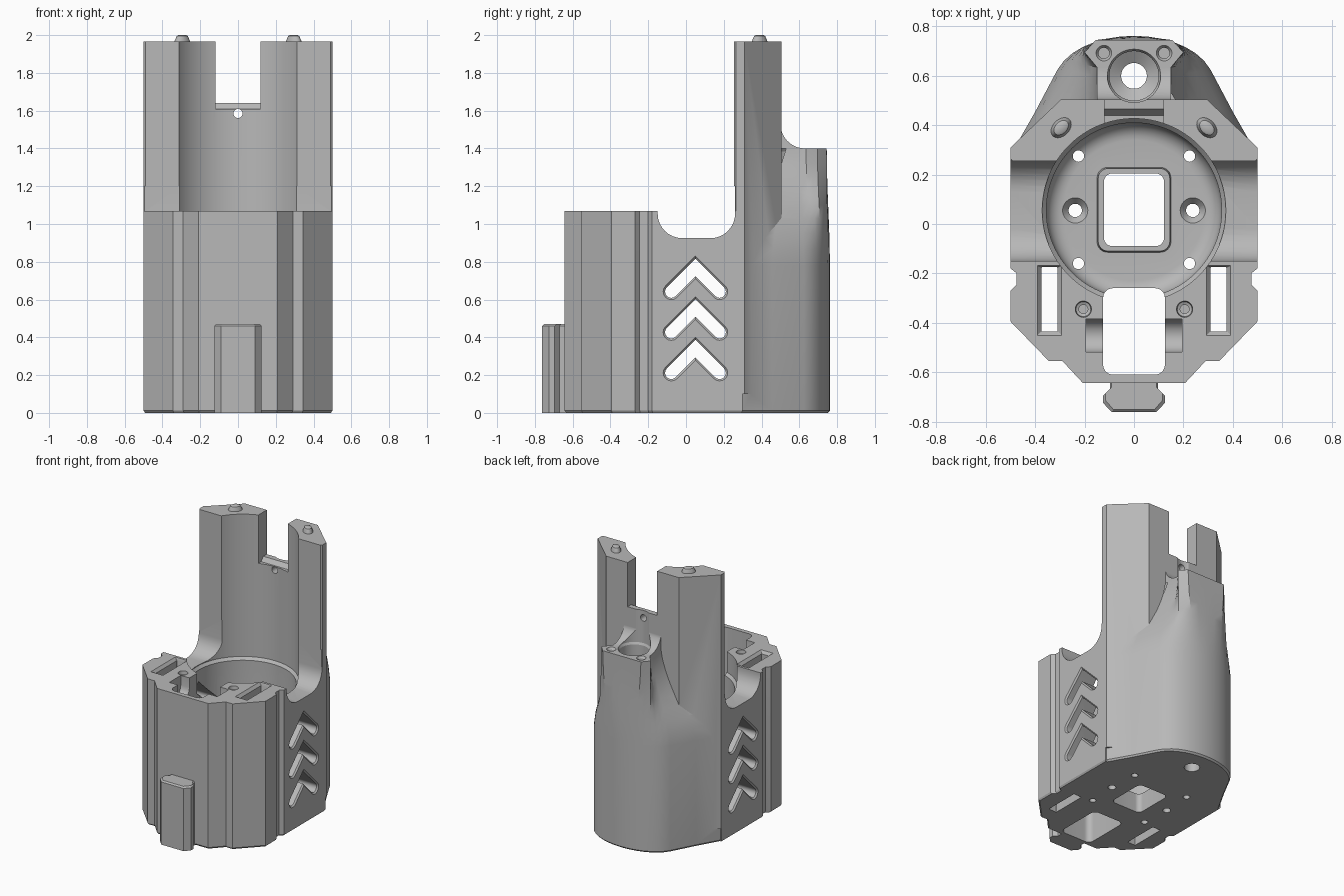
import bpy, bmesh, math
from mathutils import Vector
from mathutils.geometry import interpolate_bezier

if "Cube" in bpy.data.objects:
    bpy.data.objects.remove(bpy.data.objects["Cube"], do_unlink=True)

grey = bpy.data.materials.new("plain grey")
grey.use_nodes = True
colour = (0.48, 0.48, 0.48, 1)
grey.diffuse_color = colour
grey.node_tree.nodes["Principled BSDF"].inputs["Base Color"].default_value = colour


def loft(name, rings):
    """Closed solid through rings with equal point counts."""
    bm = bmesh.new()
    rows = [[bm.verts.new(p) for p in ring] for ring in rings]
    n = len(rows[0])
    for a, b in zip(rows, rows[1:]):
        for i in range(n):
            j = (i + 1) % n
            bm.faces.new((a[i], a[j], b[j], b[i]))
    bm.faces.new(rows[0])
    bm.faces.new(rows[-1])
    bmesh.ops.recalc_face_normals(bm, faces=bm.faces)
    mesh = bpy.data.meshes.new(name)
    bm.to_mesh(mesh)
    bm.free()
    mesh.materials.append(grey)
    obj = bpy.data.objects.new(name, mesh)
    bpy.context.collection.objects.link(obj)
    return obj


def place(points, axis, w):
    if axis == "x":
        return [(w, u, v) for u, v in points]
    if axis == "y":
        return [(u, w, v) for u, v in points]
    return [(u, v, w) for u, v in points]


def prism(name, points, axis, lo, hi):
    return loft(name, [place(points, axis, lo), place(points, axis, hi)])


def circle(cx, cy, r, n=64):
    return [(cx + r * math.cos(math.tau * i / n), cy + r * math.sin(math.tau * i / n))
            for i in range(n)]


def lathe(name, cx, cy, profile, n=64):
    return loft(name, [place(circle(cx, cy, r, n), "z", z) for r, z in profile])


def arc(cx, cy, r, start, end, n=8):
    angles = [math.radians(start + (end - start) * i / n) for i in range(n + 1)]
    return [(cx + r * math.cos(a), cy + r * math.sin(a)) for a in angles]


def round_rect(x0, x1, y0, y1, r):
    return (arc(x1 - r, y1 - r, r, 0, 90) + arc(x0 + r, y1 - r, r, 90, 180)
            + arc(x0 + r, y0 + r, r, 180, 270) + arc(x1 - r, y0 + r, r, 270, 360))


def mirrored(half):
    """Right half outline completed with its mirror image."""
    return half + [(-x, y) for x, y in reversed(half) if abs(x) > 1e-6]


def combine(target, other, operation):
    mod = target.modifiers.new("combine", "BOOLEAN")
    mod.operation, mod.solver, mod.object = operation, "EXACT", other
    bpy.ops.object.select_all(action="DESELECT")
    bpy.context.view_layer.objects.active = target
    target.select_set(True)
    bpy.ops.object.modifier_apply(modifier=mod.name)
    bpy.data.objects.remove(other, do_unlink=True)


def add(other):
    combine(body, other, "UNION")


def cut(other):
    combine(body, other, "DIFFERENCE")


def inset(points, s=0.985):
    return [(x * s, y * s) for x, y in points]


# Front housing with faceted corners and side grooves
front = mirrored([(0.5, 0.3), (0.5, -0.18), (0.475, -0.2), (0.475, -0.245), (0.5, -0.27),
                  (0.5, -0.395), (0.345, -0.555), (0.29, -0.555), (0.208, -0.643)])
body = loft("housing", [place(inset(front), "z", 0), place(front, "z", 0.012),
                        place(front, "z", 1.07)])

# Rounded back that narrows into the channel block
curve = interpolate_bezier(Vector((0.31, 0.625, 0)), Vector((0.26, 0.715, 0)),
                           Vector((0.13, 0.762, 0)), Vector((0, 0.762, 0)), 8)
wide = [(0.5, 0.28), (0.4, 0.455)] + [(p.x, p.y) for p in curve]
narrow = [(0.15, 0.45), (0.15, 0.53), (0.15, 0.6), (0.15, 0.635), (0.175, 0.665),
          (0.2, 0.695), (0.178, 0.72), (0.155, 0.745), (0.08, 0.745), (0, 0.745)]
levels = [(0.012, 0), (0.78, 0), (0.87, 0.08), (0.95, 0.2), (1.03, 0.38), (1.1, 0.55),
          (1.17, 0.71), (1.25, 0.85), (1.32, 0.94), (1.4, 1)]
rings = [place(mirrored(inset(wide)), "z", 0)]
for z, t in levels:
    mix = [(a[0] + (b[0] - a[0]) * t, a[1] + (b[1] - a[1]) * t) for a, b in zip(wide, narrow)]
    rings.append(place(mirrored(mix), "z", z))
add(loft("back_shell", rings))

# Tall tower
tower = mirrored([(0.49, 0.255), (0.5, 0.265), (0.5, 0.31), (0.295, 0.505)])
add(prism("tower", tower, "z", 0.1, 1.965))

# Concave brace from the tower onto the channel block
brace = [(0.45, 1.35), (0.45, 1.5), (0.505, 1.5)] + arc(0.63, 1.53, 0.13, 195, 270) + [(0.63, 1.35)]
add(prism("brace", brace, "x", -0.15, 0.15))

# Dovetail rail on the front
rail = mirrored([(0.098, -0.6), (0.098, -0.67), (0.125, -0.695), (0.125, -0.725), (0.09, -0.762)])
rail_top = [(x * 0.92, y + 0.01) for x, y in rail]
add(loft("front_rail", [place(rail, "z", 0), place(rail, "z", 0.46), place(rail_top, "z", 0.47)]))

# Saddle across both sides
saddle = ([(-0.15, 1.2)] + arc(-0.02, 1.055, 0.13, 180, 270)
          + arc(0.13, 1.055, 0.13, 270, 360) + [(0.26, 1.2)])
cut(prism("saddle_cutter", saddle, "x", -0.7, 0.7))

# Main round cavity with a filleted floor
centre_y = 0.055
cavity = ([(0.02, 0.1)] + [(x, z) for x, z in arc(0.285, 0.17, 0.07, 270, 360, 6)]
          + [(0.355, 0.9), (0.372, 0.92), (0.372, 2.1)])
cut(lathe("cavity_cutter", 0, centre_y, cavity, 96))

# Raised lip and square opening in the floor
add(loft("floor_lip", [place(round_rect(-0.155, 0.155, -0.12, 0.235, 0.045), "z", 0.05),
                       place(round_rect(-0.145, 0.145, -0.11, 0.225, 0.04), "z", 0.14)]))
cut(prism("opening_cutter", round_rect(-0.122, 0.122, -0.09, 0.205, 0.035), "z", -0.1, 0.3))

# Front shaft and its side pockets
cut(prism("shaft_cutter", round_rect(-0.125, 0.125, -0.61, -0.26, 0.04), "z", -0.1, 1.2))
pocket = [(-0.385, 1.2)] + arc(-0.452, 1.0, 0.067, 0, -180) + [(-0.519, 1.2)]
cut(prism("pocket_cutter", pocket, "x", -0.195, 0.195))

# Features repeated on both sides
for s in (-1, 1):
    x0, x1 = sorted((s * 0.31, s * 0.375))
    slot = round_rect(x0, x1, -0.435, -0.175, 0.003)
    slot_top = round_rect(x0 - 0.025, x1 + 0.025, -0.46, -0.165, 0.003)
    cut(loft("slot_cutter", [place(slot, "z", -0.1), place(slot, "z", 1.05),
                             place(slot_top, "z", 1.08)]))
    cut(lathe("front_screw_cutter", s * 0.205, -0.345,
              [(0.018, 0.8), (0.018, 1.04), (0.03, 1.045), (0.034, 1.08)], 32))
    cut(lathe("block_screw_cutter", s * 0.122, 0.692,
              [(0.022, 1.15), (0.022, 1.385), (0.038, 1.41)], 32))
    cut(lathe("floor_screw_cutter", s * 0.238, centre_y,
              [(0.027, -0.1), (0.027, 0.07), (0.055, 0.105), (0.055, 0.2)], 32))
    for y in (-0.16, 0.275):
        cut(lathe("floor_hole_cutter", s * 0.225, y, [(0.023, -0.1), (0.023, 0.2)], 24))

# Rear channel, wide above and narrow through the base
cut(lathe("channel_cutter", 0, 0.6, [(0.052, -0.1), (0.052, 0.1), (0.1, 0.13),
                                     (0.1, 1.385), (0.108, 1.4), (0.108, 1.7)]))

# Notch and small hole through the tower
notch = [(0.2, 1.61), (0.44, 1.61), (0.465, 1.64), (0.7, 1.64), (0.7, 2.1), (0.2, 2.1)]
cut(prism("notch_cutter", notch, "x", -0.12, 0.12))
cut(prism("pin_hole_cutter", circle(0, 1.585, 0.024, 24), "y", 0.3, 0.7))


# Three chevron windows through both side walls
def chevron(z, r):
    d = r * math.sqrt(2)
    y = 0.05
    return (arc(y - 0.128, z - 0.128, r, 135, 315) + [(y, z - d)]
            + arc(y + 0.128, z - 0.128, r, 225, 405) + [(y, z + d)])


for z in (0.34, 0.555, 0.77):
    cut(loft("chevron_cutter", [place(chevron(z, r), "x", x) for x, r in
                                ((-0.52, 0.063), (-0.49, 0.033), (0.49, 0.033), (0.52, 0.063))]))

# Small locating pegs on the tower top
for s, side in ((-1, "right"), (1, "left")):
    peg = lathe(side + "_peg", 0, 0, [(0.05, -0.01), (0.046, 0.006), (0.034, 0.03), (0.024, 0.035)], 32)
    peg.scale.y = 0.7
    peg.rotation_euler.z = -s * math.radians(45)
    peg.location = (s * 0.295, 0.39, 1.965)

# Smooth the curved walls and keep the edges crisp
for obj in bpy.context.scene.objects:
    obj.select_set(obj.type == "MESH" and grey.name in obj.data.materials)
bpy.context.view_layer.objects.active = body
bpy.ops.object.shade_smooth_by_angle(angle=math.radians(28))
